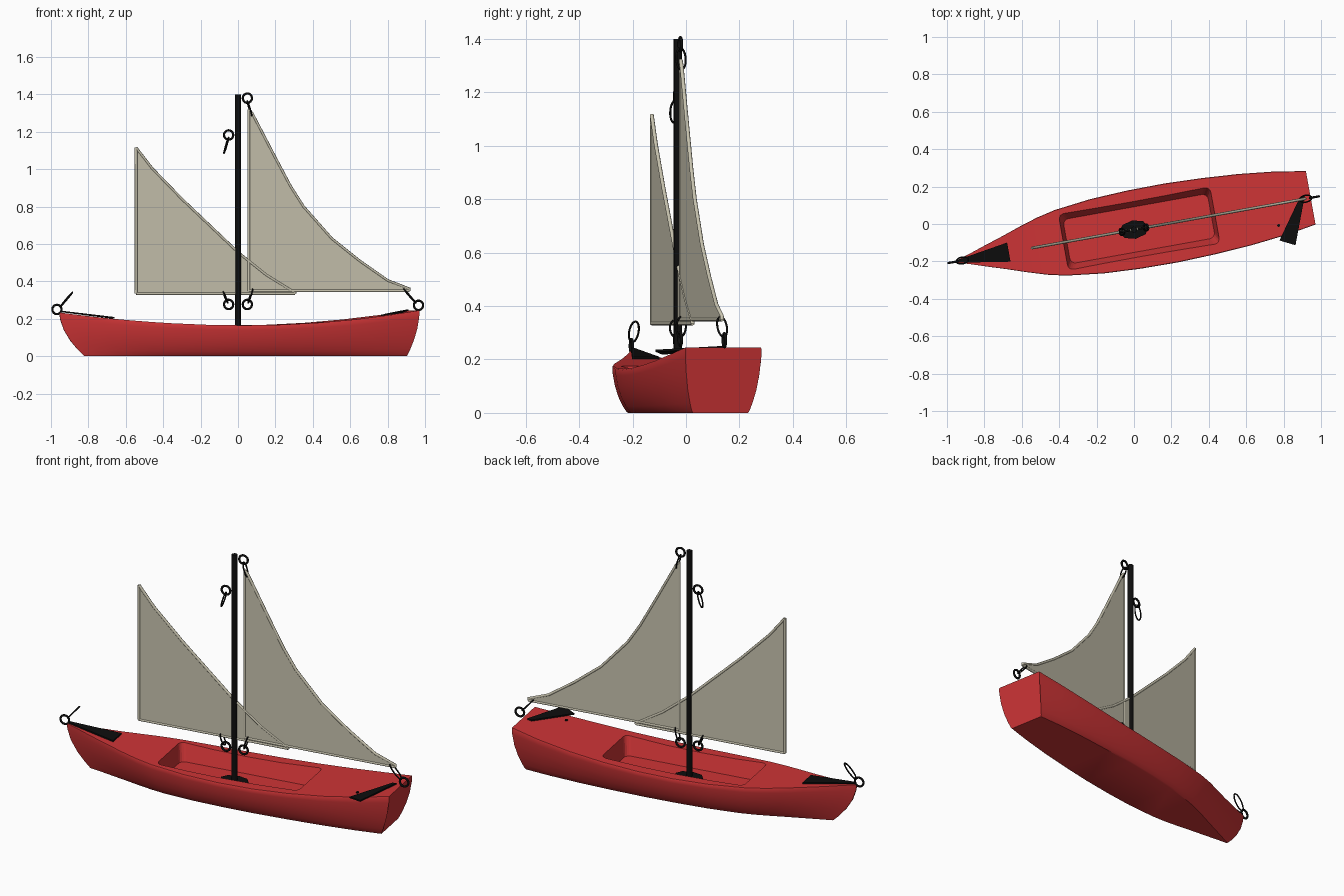
import bpy, bmesh, math
from mathutils import Matrix, Vector

cube = bpy.data.objects.get("Cube")
if cube:
    bpy.data.objects.remove(cube, do_unlink=True)

# The boat is built along local x, then turned as a whole about the mast
TURN = math.radians(10.2)
FRAME = Matrix.Translation((0, -0.03, 0)) @ Matrix.Rotation(TURN, 4, 'Z')
STRETCH = 1 / math.cos(TURN)


def material(name, color):
    m = bpy.data.materials.new(name)
    m.use_nodes = True
    m.diffuse_color = (*color, 1)
    bsdf = m.node_tree.nodes["Principled BSDF"]
    bsdf.inputs["Base Color"].default_value = (*color, 1)
    bsdf.inputs["Roughness"].default_value = 0.6
    return m


RED = material("hull red", (0.62, 0.035, 0.037))
CANVAS = material("sail canvas", (0.58, 0.55, 0.43))
BLACK = material("fitting black", (0.004, 0.004, 0.004))


def place(name, data, mat):
    ob = bpy.data.objects.new(name, data)
    bpy.context.collection.objects.link(ob)
    data.materials.append(mat)
    ob.matrix_world = FRAME
    return ob


def from_bmesh(name, bm, mat):
    bmesh.ops.recalc_face_normals(bm, faces=bm.faces)
    me = bpy.data.meshes.new(name)
    bm.to_mesh(me)
    bm.free()
    return place(name, me, mat)


def smooth(ob, degrees):
    bpy.ops.object.select_all(action='DESELECT')
    ob.select_set(True)
    bpy.context.view_layer.objects.active = ob
    bpy.ops.object.shade_smooth_by_angle(angle=math.radians(degrees))


def loft(name, loops, mat):
    """Skin a stack of closed loops and cap both ends."""
    bm = bmesh.new()
    rows = [[bm.verts.new(p) for p in loop] for loop in loops]
    n = len(rows[0])
    for a, b in zip(rows, rows[1:]):
        for i in range(n):
            j = (i + 1) % n
            bm.faces.new((a[i], a[j], b[j], b[i]))
    bm.faces.new(rows[0])
    bm.faces.new(rows[-1])
    return from_bmesh(name, bm, mat)


def wire(name, paths, radius, mat, cyclic=False):
    cu = bpy.data.curves.new(name, 'CURVE')
    cu.dimensions = '3D'
    cu.bevel_depth = radius
    cu.bevel_resolution = 2
    cu.use_fill_caps = True
    for path in paths:
        sp = cu.splines.new('POLY')
        sp.points.add(len(path) - 1)
        for q, p in zip(sp.points, path):
            q.co = (*p, 1)
        sp.use_cyclic_u = cyclic
    return place(name, cu, mat)


def sheer(u):
    return 0.165 + (0.087 if u > 0 else 0.073) * u * u


# Hull: half widths along the sheer, and a flared cross-section
BEAM = [(-0.97, 0.004), (-0.9, 0.025), (-0.8, 0.058), (-0.7, 0.09), (-0.6, 0.124),
        (-0.5, 0.155), (-0.4, 0.178), (-0.2, 0.202), (0, 0.212), (0.2, 0.214),
        (0.4, 0.207), (0.6, 0.194), (0.8, 0.172), (0.96, 0.145)]
SECTION = [(0, 0.72), (0.03, 0.755), (0.15, 0.82), (0.35, 0.9), (0.6, 0.96),
           (0.85, 0.995), (0.97, 1), (1, 0.985)]


def hull_loop(u, w):
    rake = 0.065 if u > 0 else 0.14
    side = [(u * (1 - rake * (1 - t) ** 1.9), w * f, sheer(u) * t) for t, f in SECTION]
    return side + [(x, -y, z) for x, y, z in reversed(side)]


hull = loft("hull", [hull_loop(u, w) for u, w in BEAM], RED)


# Cockpit: a tapered, rounded well cut into the deck
def well_loop(u0, u1, v, z, r=0.03):
    pts = []
    corners = [(u1 - r, v - r), (u0 + r, v - r), (u0 + r, r - v), (u1 - r, r - v)]
    for k, (cx, cy) in enumerate(corners):
        for i in range(5):
            a = math.pi / 2 * (k + i / 4)
            pts.append((cx + r * math.cos(a), cy + r * math.sin(a), z))
    return pts


FLOOR = 0.08
cutter = loft("cockpit_cutter", [well_loop(-0.365, 0.42, 0.12, FLOOR),
                                 well_loop(-0.4, 0.455, 0.18, 0.26)], RED)
cutter.hide_render = True
cutter.hide_viewport = True
well = hull.modifiers.new("cockpit", 'BOOLEAN')
well.operation = 'DIFFERENCE'
well.solver = 'EXACT'
well.object = cutter
smooth(hull, 35)


# Mast, its foot and other round fittings
def cylinder(name, x, y, z0, z1, r, sides, mat=BLACK, stretch=1):
    bm = bmesh.new()
    bmesh.ops.create_cone(bm, cap_ends=True, segments=sides, radius1=r, radius2=r,
                          depth=z1 - z0)
    bmesh.ops.scale(bm, vec=(stretch, 1, 1), verts=bm.verts)
    bmesh.ops.translate(bm, vec=(x, y, (z0 + z1) / 2), verts=bm.verts)
    ob = from_bmesh(name, bm, mat)
    smooth(ob, 40)
    return ob


cylinder("mast", 0, 0, FLOOR, 1.4, 0.016, 20)
cylinder("mast_foot", 0, 0, FLOOR - 0.002, FLOOR + 0.015, 0.05, 8, stretch=1.6)
for i, u in enumerate((0.765, 0.87)):
    cylinder(f"deck_screw_{i + 1}", u, -0.115, sheer(u) - 0.01, sheer(u) + 0.006, 0.008, 10)


# Sails: thin canvas with a rolled hem on each edge
def sail(name, luff, foot_z, leech):
    leech = [(x * STRETCH, 0, z) for x, z in leech]
    tack = (luff * STRETCH, 0, foot_z)
    clew = (leech[-1][0], 0, foot_z)
    outline = [tack] + leech + [clew]
    shift = Vector((0, 0.004, 0))
    loft(name, [[Vector(p) - shift for p in outline],
                [Vector(p) + shift for p in outline]], CANVAS)
    wire(name + "_hem", [[tack, leech[0]], leech + [clew], [clew, tack]], 0.0075, CANVAS)


sail("fore_sail", -0.545, 0.335, [(-0.545, 1.115), (-0.46, 1.005), (-0.3, 0.84), (-0.1, 0.65),
                                  (0, 0.555), (0.15, 0.435), (0.305, 0.34)])
sail("main_sail", 0.057, 0.35, [(0.057, 1.32), (0.075, 1.3), (0.2, 1.06), (0.28, 0.91),
                                (0.35, 0.8), (0.5, 0.63), (0.65, 0.51), (0.8, 0.405),
                                (0.915, 0.362)])


# Deck plates: thin black triangles at each end
def plate(name, corners):
    lift = (0.003, 0.011)
    loft(name, [[(u, v, sheer(u) + h) for u, v in corners] for h in lift], BLACK)


plate("bow_plate", [(-0.965, -0.006), (-0.965, 0.006), (-0.68, 0.052), (-0.68, -0.052)])
plate("stern_plate", [(0.93, 0.015), (0.905, 0.015), (0.755, -0.195), (0.835, -0.235)])


# Rigging: each ring carries a long link set across it
def ring_and_link(name, x, z, start, end):
    u = x * STRETCH
    circle = [(u + 0.025 * math.cos(a), 0, z + 0.025 * math.sin(a))
              for a in (math.tau * i / 24 for i in range(24))]
    wire(name + "_ring", [circle], 0.006, BLACK, True)
    p = Vector((start[0] * STRETCH, 0, start[1]))
    q = Vector((end[0] * STRETCH, 0, end[1]))
    mid, half = (p + q) / 2, (q - p) / 2
    link = [mid + half * math.cos(a) + Vector((0, 0.018 * math.sin(a), 0))
            for a in (math.tau * i / 24 for i in range(24))]
    wire(name + "_link", [link], 0.004, BLACK, True)


ring_and_link("bow", -0.968, 0.25, (-0.95, 0.265), (-0.885, 0.342))
ring_and_link("stern", 0.965, 0.272, (0.95, 0.285), (0.885, 0.36))
ring_and_link("masthead", 0.05, 1.38, (0.05, 1.365), (0.073, 1.285))
ring_and_link("upper_mast", -0.05, 1.183, (-0.05, 1.17), (-0.075, 1.085))
ring_and_link("lower_mast_fore", -0.05, 0.277, (-0.055, 0.285), (-0.08, 0.345))
ring_and_link("lower_mast_aft", 0.05, 0.277, (0.055, 0.285), (0.078, 0.36))
